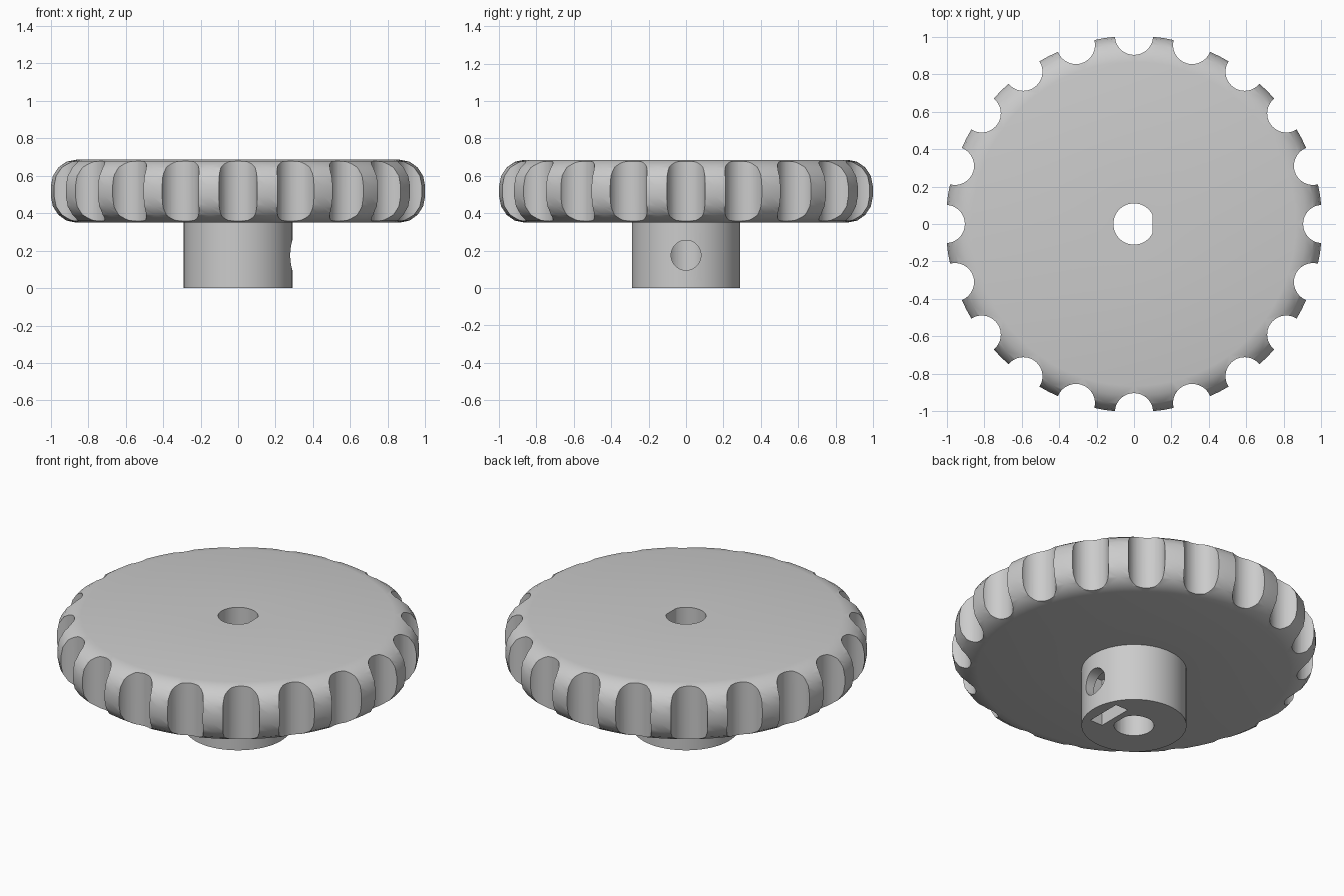
import bpy, bmesh, math
from mathutils import Matrix, Vector

cube = bpy.data.objects.get("Cube")
if cube:
    bpy.data.objects.remove(cube, do_unlink=True)

# Main dimensions
RIM_R, RIM_BOTTOM, RIM_TOP, ROUND = 1.005, 0.35, 0.685, 0.14
HUB_R, BORE_R, BORE_FLAT = 0.29, 0.11, 0.1
SCALLOPS, SCALLOP_R = 20, 0.102
SCREW_R, SCREW_Z = 0.08, 0.175

grey = bpy.data.materials.new("plain grey")
grey.use_nodes = True
grey.diffuse_color = (0.6, 0.6, 0.6, 1)
grey.node_tree.nodes["Principled BSDF"].inputs["Base Color"].default_value = (0.6, 0.6, 0.6, 1)


def make_object(name, bm):
    bmesh.ops.recalc_face_normals(bm, faces=bm.faces)
    mesh = bpy.data.meshes.new(name)
    bm.to_mesh(mesh)
    bm.free()
    mesh.materials.append(grey)
    obj = bpy.data.objects.new(name, mesh)
    bpy.context.collection.objects.link(obj)
    return obj


def add_cylinder(bm, radius, depth, matrix, segments=48):
    bmesh.ops.create_cone(bm, cap_ends=True, segments=segments, radius1=radius,
                          radius2=radius, depth=depth, matrix=matrix)


# Knob body: hub and rounded rim turned from one profile
profile = [(0, 0), (HUB_R, 0), (HUB_R, RIM_BOTTOM)]
for centre_z, start in ((RIM_BOTTOM + ROUND, -90), (RIM_TOP - ROUND, 0)):
    for step in range(5):
        a = math.radians(start + 22.5 * step)
        profile.append((RIM_R - ROUND + ROUND * math.cos(a), centre_z + ROUND * math.sin(a)))
profile.append((0, RIM_TOP))

bm = bmesh.new()
verts = [bm.verts.new((r, 0, z)) for r, z in profile]
edges = [bm.edges.new(pair) for pair in zip(verts, verts[1:])]
bmesh.ops.spin(bm, geom=verts + edges, cent=(0, 0, 0), axis=(0, 0, 1),
               angle=math.tau, steps=80, use_merge=True)
bmesh.ops.remove_doubles(bm, verts=bm.verts, dist=1e-5)
knob = make_object("knob", bm)

cutters = []

# Finger scallops around the rim
bm = bmesh.new()
for i in range(SCALLOPS):
    turn = Matrix.Rotation(math.tau * i / SCALLOPS, 4, "Z")
    add_cylinder(bm, SCALLOP_R, 0.6, turn @ Matrix.Translation((RIM_R, 0, 0.52)))
cutters.append(make_object("scallop_cutter", bm))

# Shaft bore with one flat side
bm = bmesh.new()
add_cylinder(bm, BORE_R, 1.2, Matrix.Translation((0, 0, 0.35)), 64)
bmesh.ops.bisect_plane(bm, geom=bm.verts[:] + bm.edges[:] + bm.faces[:],
                       plane_co=(BORE_FLAT, 0, 0), plane_no=(1, 0, 0), clear_outer=True)
bmesh.ops.holes_fill(bm, edges=[e for e in bm.edges if e.is_boundary])
cutters.append(make_object("bore_cutter", bm))

# Set screw hole through one side of the hub
bm = bmesh.new()
add_cylinder(bm, SCREW_R, 0.4, Matrix.Translation((0.25, 0, SCREW_Z))
             @ Matrix.Rotation(math.pi / 2, 4, "Y"))
cutters.append(make_object("screw_cutter", bm))

# Nut slot open at the underside of the hub
bm = bmesh.new()
bmesh.ops.create_cube(bm, size=1, matrix=Matrix.Translation((0.18, 0, 0.09))
                      @ Matrix.Diagonal((0.085, 0.22, 0.39, 1)))
cutters.append(make_object("nut_slot_cutter", bm))

# Cut everything out of the knob
bpy.context.view_layer.objects.active = knob
for cutter in cutters:
    cutter.hide_render = True
    mod = knob.modifiers.new(cutter.name, "BOOLEAN")
    mod.operation = "DIFFERENCE"
    mod.solver = "EXACT"
    mod.object = cutter
    bpy.ops.object.modifier_apply(modifier=mod.name)
for cutter in cutters:
    bpy.data.objects.remove(cutter, do_unlink=True)

bpy.ops.object.select_all(action="DESELECT")
knob.select_set(True)
bpy.ops.object.shade_smooth_by_angle(angle=math.radians(30))
